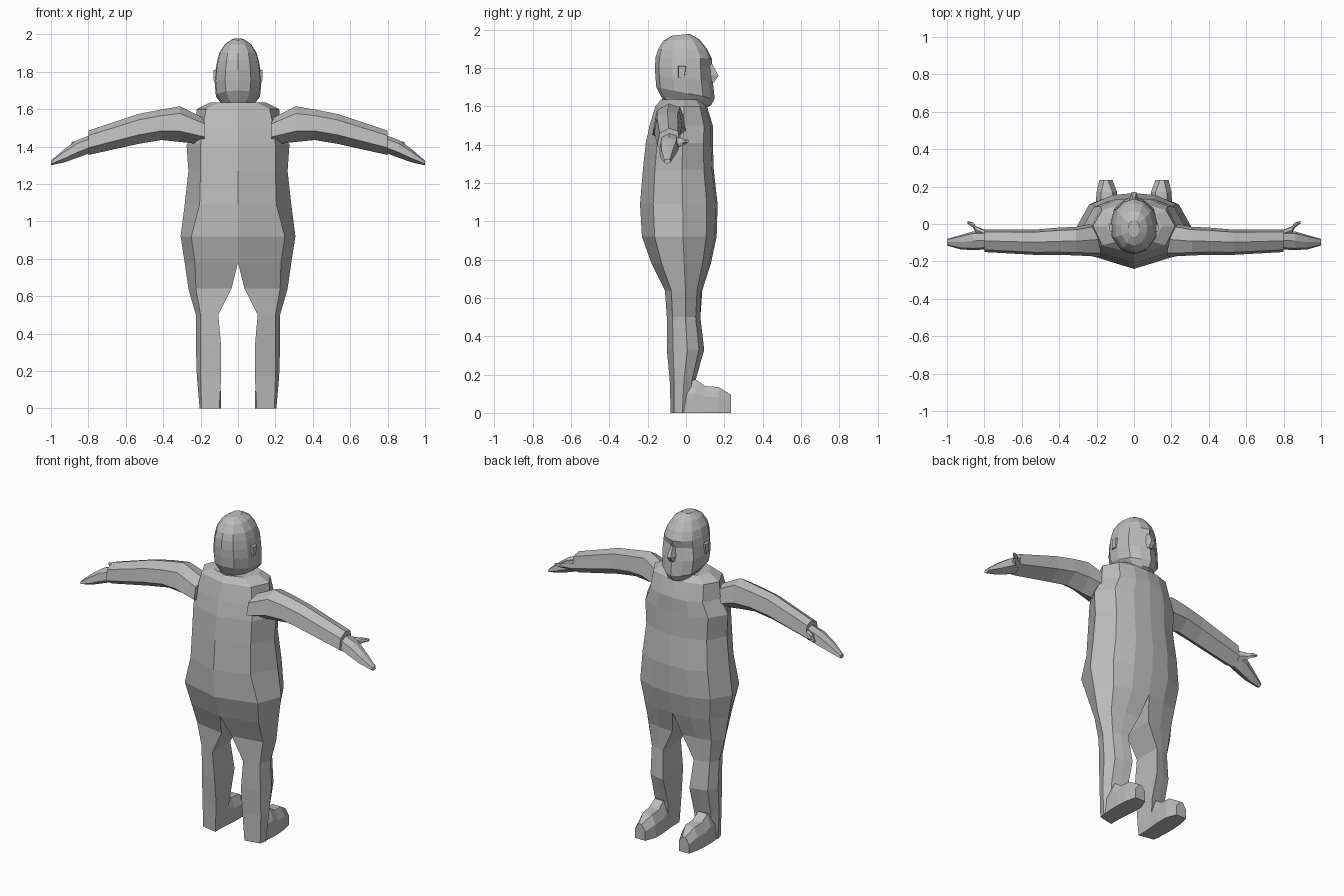
import bpy, bmesh

skin = bpy.data.materials.new("plain grey")
skin.diffuse_color = (0.5, 0.5, 0.5, 1)


def loft(name, rings, wall, cap_start=True, cap_end=True):
    """Skin rings of points; wall(i) says if span i closes round. Mirrored in x."""
    bm = bmesh.new()
    vs = [[bm.verts.new(p) for p in r] for r in rings]
    n = len(rings[0])
    for i in range(len(vs) - 1):
        for j in range(n if wall(i) else n - 1):
            k = (j + 1) % n
            bm.faces.new((vs[i][j], vs[i][k], vs[i + 1][k], vs[i + 1][j]))
    if cap_start:
        bm.faces.new(vs[0])
    if cap_end:
        bm.faces.new(vs[-1][::-1])
    bmesh.ops.recalc_face_normals(bm, faces=bm.faces)
    me = bpy.data.meshes.new(name)
    bm.to_mesh(me)
    bm.free()
    me.materials.append(skin)
    ob = bpy.data.objects.new(name, me)
    bpy.context.collection.objects.link(ob)
    mod = ob.modifiers.new("mirror", 'MIRROR')
    mod.use_clip = True
    mod.merge_threshold = 0.0005
    return ob


# Torso and legs: z, inner x, outer x, back y, front y, back panel x
body = [
    (1.635, 0, .15, -.13, .08, .10),
    (1.60, 0, .22, -.16, .11, .17),
    (1.50, 0, .23, -.19, .14, .19),
    (1.41, 0, .275, -.21, .14, .20),
    (1.27, 0, .265, -.225, .145, .20),
    (1.09, 0, .285, -.24, .165, .205),
    (.92, 0, .307, -.23, .16, .25),
    (.78, 0, .285, -.18, .13, .23),
    (.64, .035, .265, -.11, .085, .225),
    (.50, .105, .225, -.10, .075, .20),
    (.33, .09, .225, -.10, .095, .20),
    (.17, .09, .22, -.085, .05, .20),
    (0, .10, .205, -.08, .03, .195),
]


def body_ring(z, xi, xo, yb, yf, wb):
    w, d = xo - xi, yf - yb
    return [(xi, yb, z), (wb, yb + .17 * d, z), (xo, yb + .55 * d, z),
            (xi + .78 * w, yf - .14 * d, z), (xi + .4 * w, yf - .01, z), (xi, yf, z)]


loft("torso_and_legs", [body_ring(*r) for r in body],
     lambda i: body[i][1] > 0 or body[i + 1][1] > 0)

# Feet: y, inner x, outer x, top z
feet = [(-.02, .10, .20, .15), (.05, .095, .205, .175), (.10, .09, .205, .14),
        (.17, .09, .20, .135), (.235, .115, .185, .095)]
loft("foot", [[(a, y, 0), (b, y, 0), (b, y, t * .6), (b - .025, y, t),
               (a + .025, y, t), (a, y, t * .6)] for y, a, b, t in feet], lambda i: True)


def limb_ring(x, y0, y1, z0, z1):
    """Six-sided section with a ridge along the top and bottom."""
    d, h, c = y1 - y0, z1 - z0, (y0 + y1) / 2
    return [(x, y0, z0 + .3 * h), (x, y0 + .1 * d, z0 + .8 * h), (x, c, z1),
            (x, y1 - .1 * d, z0 + .9 * h), (x, y1, z0 + .35 * h), (x, c, z0)]


# Arms and hands: x, back y, front y, low z, high z
arm = [(.18, -.175, .01, 1.41, 1.55), (.31, -.168, -.015, 1.425, 1.615),
       (.41, -.165, -.02, 1.435, 1.598), (.53, -.165, -.03, 1.415, 1.575),
       (.80, -.15, -.03, 1.355, 1.485)]
hand = [(.78, -.135, -.04, 1.37, 1.465), (.86, -.14, -.04, 1.34, 1.435),
        (.93, -.135, -.06, 1.315, 1.385), (1.0, -.115, -.08, 1.30, 1.325)]
thumb = [(.80, -.07, -.03, 1.38, 1.44), (.845, -.05, -.012, 1.39, 1.435),
         (.86, -.02, .008, 1.40, 1.43), (.89, .002, .016, 1.41, 1.425)]
for name, rows in (("arm", arm), ("hand", hand), ("thumb", thumb)):
    loft(name, [limb_ring(*r) for r in rows], lambda i: True)

# Head: back z, front z, half width, back y, front y, eye socket depth
head = [
    (1.62, 1.58, .075, -.11, .08, 0),
    (1.65, 1.605, .085, -.13, .13, 0),
    (1.70, 1.64, .118, -.155, .15, .01),
    (1.76, 1.73, .125, -.16, .14, .01),
    (1.81, 1.805, .120, -.162, .135, .03),
    (1.86, 1.85, .112, -.158, .135, .005),
    (1.90, 1.90, .10, -.145, .11, 0),
    (1.945, 1.95, .07, -.115, .07, 0),
    (1.97, 1.978, .03, -.07, .02, 0),
]


def head_ring(zb, zf, w, yb, yf, e):
    d = yf - yb
    pts = [(0, 0), (.55, .07), (.95, .3), (1, .55), (.85, .8), (.45, .96), (0, 1)]
    return [(w * a, yb + d * t - (e if a == .45 else 0), zb + (zf - zb) * t)
            for a, t in pts]


loft("head", [head_ring(*r) for r in head], lambda i: False)

# Nose wedge: z, half width, front y
loft("nose", [[(0, .12, z), (w, .12, z), (w * .5, y, z), (0, y, z)]
              for z, w, y in ((1.82, .012, .138), (1.76, .026, .17), (1.725, .022, .145))],
     lambda i: False)

# Ears: x, half depth, half height
loft("ear", [[(x, -.02 - d, 1.78 - h), (x, -.02 + d * .6, 1.78 - h),
              (x, -.02 + d, 1.78 + h), (x, -.02 - d, 1.78 + h)]
             for x, d, h in ((.105, .025, .035), (.13, .018, .028))], lambda i: True)
